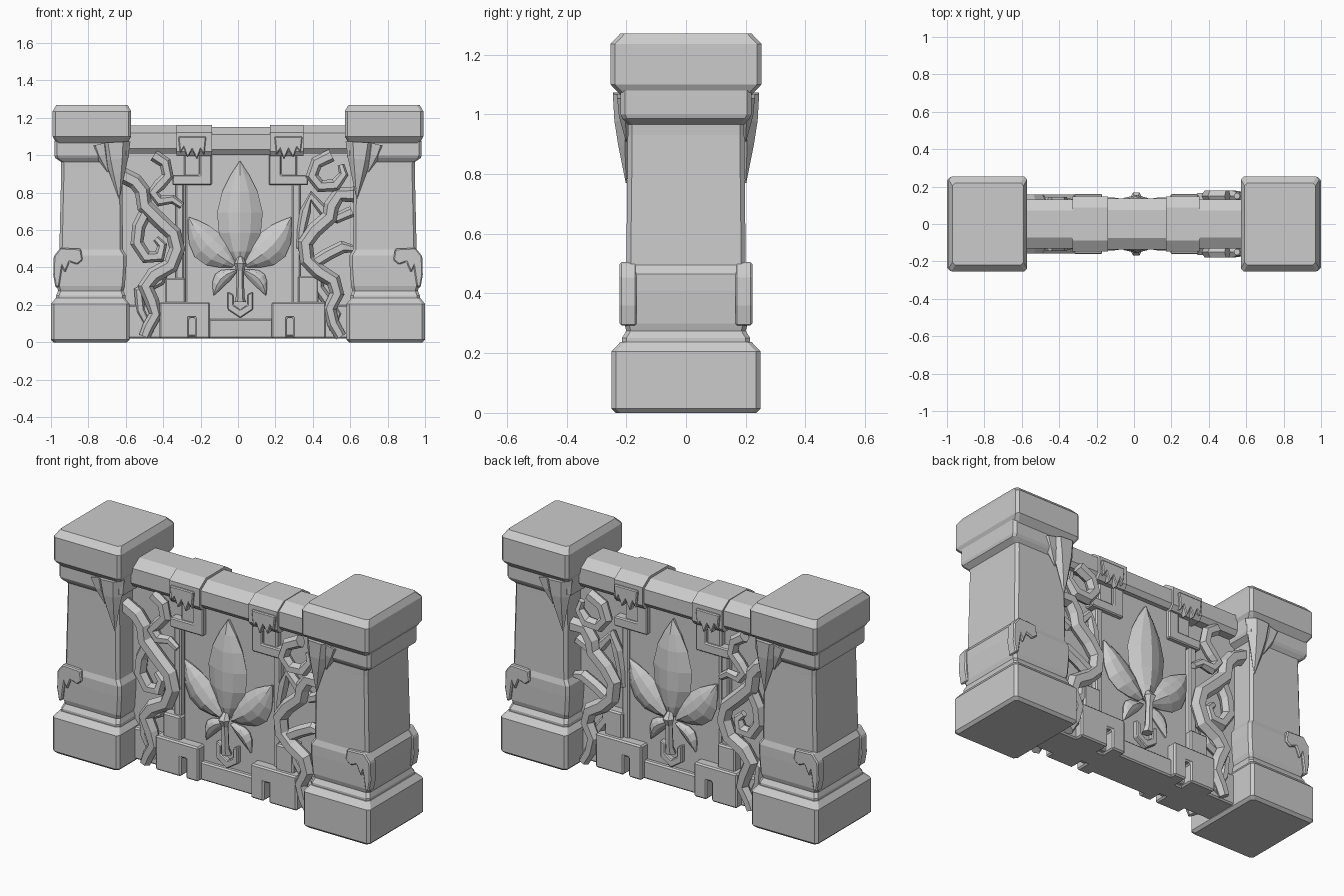
import bpy, bmesh
from math import sin, cos, pi
from mathutils import Vector

if "Cube" in bpy.data.objects:
    bpy.data.objects.remove(bpy.data.objects["Cube"])


def loft(name, rings, mirror="", bevel=0):
    """Skin a list of equal-length rings, cap the ends, mirror about the world axes."""
    bm = bmesh.new()
    vs = [[bm.verts.new(p) for p in r] for r in rings]
    n = len(rings[0])
    for a, b in zip(vs, vs[1:]):
        for i in range(n):
            j = (i + 1) % n
            bm.faces.new((a[i], a[j], b[j], b[i]))
    bm.faces.new(vs[0])
    bm.faces.new(vs[-1])
    bmesh.ops.recalc_face_normals(bm, faces=bm.faces)
    me = bpy.data.meshes.new(name)
    bm.to_mesh(me)
    bm.free()
    ob = bpy.data.objects.new(name, me)
    bpy.context.collection.objects.link(ob)
    if bevel:
        m = ob.modifiers.new("bevel", 'BEVEL')
        m.width = bevel
        m.segments = 1
    if mirror:
        m = ob.modifiers.new("mirror", 'MIRROR')
        m.use_axis = ["x" in mirror, "y" in mirror, False]
        m.use_mirror_merge = False
    return ob


def slab(name, outline, y0, y1, mirror="", bevel=0):
    return loft(name, [[(x, y, z) for x, z in outline] for y in (y0, y1)], mirror, bevel)


def box(name, x0, x1, z0, z1, y0, y1, mirror="", bevel=0.008):
    return slab(name, [(x0, z0), (x1, z0), (x1, z1), (x0, z1)], y0, y1, mirror, bevel)


def tube(name, path, flat=1.0, sides=6, mirror="y"):
    """Tube along (x, y, z, radius) points lying roughly in the wall plane."""
    pts = [Vector(p[:3]) for p in path]
    rings = []
    for i, p in enumerate(pts):
        d = pts[min(i + 1, len(pts) - 1)] - pts[max(i - 1, 0)]
        n = Vector((d.z, 0, -d.x)).normalized()
        r = path[i][3]
        rings.append([p + n * r * cos(2 * pi * k / sides)
                      + Vector((0, r * flat * sin(2 * pi * k / sides), 0)) for k in range(sides)])
    return loft(name, rings, mirror)


def leaf(name, base, tip, width, bow, edge_y, ridge_y):
    """Ridged leaf; bow bends the midrib sideways."""
    b, t = Vector((base[0], 0, base[1])), Vector((tip[0], 0, tip[1]))
    n = Vector(((t - b).z, 0, -(t - b).x)).normalized()
    rings = []
    for u, w, h in ((0, .18, .5), (.12, .55, .8), (.3, .92, 1), (.5, 1, 1),
                    (.7, .78, .85), (.86, .42, .5), (1, .01, .1)):
        c = b.lerp(t, u) + n * bow * sin(pi * u)
        front = Vector((0, -(edge_y + (ridge_y - edge_y) * h), 0))
        e = Vector((0, -edge_y, 0))
        s = n * width * w
        mid = e.lerp(front, .7)
        rings.append([c - s + e, c - s * .5 + mid, c + front, c + s * .5 + mid, c + s + e,
                      c + s * .8 + Vector((0, -.08, 0)), c - s * .8 + Vector((0, -.08, 0))])
    return loft(name, rings, "y")


def ring(cx, hx, hy, z, c=.015):
    q = [(hx, hy - c), (hx - c, hy), (c - hx, hy), (-hx, hy - c),
         (-hx, c - hy), (c - hx, -hy), (hx - c, -hy), (hx, c - hy)]
    return [(cx + x, y, z) for x, y in q]


# Pillars: base, banded shaft, cap
loft("pillar_base", [ring(.79, .195, .235, 0), ring(.79, .21, .25, .015),
                     ring(.79, .21, .25, .205), ring(.79, .185, .22, .237)], "x")
loft("pillar_shaft", [ring(.787, .185, .215, .22), ring(.787, .185, .215, .25),
                      ring(.787, .175, .2, .275), ring(.787, .182, .207, .30),
                      ring(.787, .19, .21, .41), ring(.787, .19, .21, .465),
                      ring(.785, .17, .2, .495), ring(.782, .163, .195, .93),
                      ring(.782, .165, .195, .965), ring(.782, .195, .212, .985),
                      ring(.782, .2, .22, 1.0), ring(.782, .2, .22, 1.08)], "x")
loft("pillar_cap", [ring(.781, .19, .22, 1.065), ring(.781, .21, .253, 1.10),
                    ring(.781, .21, .253, 1.235), ring(.781, .19, .22, 1.27)], "x")

# Wall core and raised centre panel
box("wall_core", -.63, .63, .02, 1.05, -.065, .065)
box("wall_panel", -.28, .31, .03, 1.03, -.09, .09)
box("panel_side_strip", .29, .335, .2, .86, -.1, .1, "x")

# Top rail, in stepped segments
def rail(name, x0, x1, w, top, bottom, mirror=""):
    prof = [(-w + .02, bottom), (-w, bottom + .025), (-w, top - .04), (-w + .06, top),
            (w - .06, top), (w, top - .04), (w, bottom + .025), (w - .02, bottom)]
    return loft(name, [[(x, y, z) for y, z in prof] for x in (x0, x1)], mirror)

rail("rail_centre", -.16, .18, .135, 1.15, 1.005)
rail("rail_left_block", -.33, -.14, .147, 1.163, .995)
rail("rail_right_block", .17, .35, .147, 1.163, .995)
rail("rail_end", .32, .62, .132, 1.16, 1.01, "x")

# Corner brackets under the rail
for cx, s in ((0, -1), (.025, 1)):
    slab("corner_bracket", [(cx + s * x, z) for x, z in
         ((.35, .84), (.14, .84), (.14, 1.01), (.205, 1.01), (.205, .895), (.35, .895))],
         -.115, .115, bevel=.006)
    box("bracket_inset", cx + s * .29, cx + s * .2, .88, 1.01, -.1, .1)

# Bottom course: slotted blocks, strips and small blocks
for x0, x1, slot in ((-.42, -.15, -.245), (.18, .47, .278)):
    slab("foot_block", [(x0, .02), (slot - .016, .02), (slot - .016, .13), (slot + .016, .13),
                        (slot + .016, .02), (x1, .02), (x1, .215), (x0, .215)],
         -.145, .145, bevel=.008)
box("foot_strip", -.2, .22, .02, .125, -.115, .115)
box("foot_end", .38, .6, .02, .2, -.1, .1, "x")
box("small_block_left", -.39, -.28, .2, .345, -.12, .12)
box("small_block_right", .32, .43, .2, .355, -.12, .12)

# Leaf emblem
leaf("side_leaf_left", (-.02, .41), (-.265, .67), .092, -.03, .1, .142)
leaf("side_leaf_right", (.04, .41), (.285, .67), .092, .03, .1, .142)
leaf("middle_leaf", (.01, .42), (.01, .97), .122, 0, .105, .155)
leaf("lower_leaf_left", (-.01, .385), (-.13, .25), .04, .03, .1, .125)
leaf("lower_leaf_right", (.03, .385), (.15, .25), .04, -.03, .1, .125)
tube("emblem_stem", [(.012, -.125, .46, .012), (.012, -.14, .42, .033),
                     (.012, -.135, .38, .02), (.012, -.13, .25, .022), (.012, -.12, .215, .03)])
slab("emblem_tip", [(-.055, .27), (-.055, .175), (.012, .13), (.08, .175), (.08, .27),
                    (.05, .255), (.05, .2), (.012, .175), (-.025, .2), (-.025, .255)],
     -.12, -.08, "y", .005)

# Vines: main stems, hooks and curls
def vine(name, pts, y, r, r_end=.018):
    n = len(pts) - 1
    tube(name, [(x, -y, z, r + (r_end - r) * max(0, i / n * 3 - 2))
                for i, (x, z) in enumerate(pts)])

vine("vine_left_main", [(-.63, .9), (-.55, .86), (-.51, .81), (-.5, .73), (-.42, .65), (-.345, .58),
                        (-.325, .5), (-.36, .41), (-.45, .36), (-.495, .3), (-.46, .22),
                        (-.44, .15), (-.48, .08), (-.5, .03)], .12, .043, .03)
vine("vine_left_hook", [(-.45, 1.0), (-.39, .96), (-.375, .89), (-.42, .84), (-.455, .8),
                        (-.42, .755), (-.35, .765), (-.3, .73)], .115, .033)
vine("vine_left_curl", [(-.49, .7), (-.53, .62), (-.54, .53), (-.49, .455), (-.42, .46),
                        (-.405, .52), (-.44, .555)], .105, .036)
vine("vine_left_root", [(-.38, .42), (-.42, .33), (-.53, .27), (-.52, .17), (-.46, .05)], .09, .03)
vine("vine_right_main", [(.62, .79), (.54, .79), (.5, .73), (.49, .67), (.41, .6), (.36, .53),
                         (.37, .44), (.43, .38), (.51, .33), (.53, .26), (.49, .18),
                         (.51, .1), (.55, .03)], .13, .042, .03)
vine("vine_right_hook", [(.5, 1.0), (.42, .96), (.395, .89), (.44, .835), (.52, .84),
                         (.565, .9), (.55, .95)], .15, .035)
vine("vine_right_curl", [(.61, .7), (.53, .665), (.46, .7), (.39, .78), (.36, .7),
                         (.34, .6), (.33, .5)], .1, .03)
vine("vine_right_loop", [(.4, .42), (.48, .47), (.56, .51), (.62, .5)], .12, .034)
vine("vine_right_root", [(.43, .38), (.43, .29), (.48, .22), (.53, .15), (.5, .06)], .09, .03)

# Moss drips hanging from the caps
for s in (-1, 1):
    tube("cap_drip", [(s * .655, -.2, 1.07, .08), (s * .65, -.205, .98, .062),
                      (s * .645, -.205, .9, .04), (s * .635, -.2, .77, .003)], .65)
    tube("cap_drip_side", [(s * .74, -.2, 1.06, .05), (s * .725, -.203, 1.0, .036),
                           (s * .695, -.2, .91, .003)], .7)

# Ragged drips on the rail blocks
for cx, s in ((-.25, -1), (.275, 1)):
    slab("rail_drip", [(cx + s * x, z) for x, z in
         ((-.08, 1.1), (-.07, 1.0), (-.05, 1.03), (-.03, .975), (-.005, 1.03), (.02, .985),
          (.04, 1.04), (.06, 1.01), (.07, 1.1))], -.16, -.12, "y", .005)

# Drips wrapping the outer corners of the pillar bands
slab("band_drip", [(.84, .5), (.83, .44), (.86, .415), (.9, .43), (.925, .37), (.94, .4),
                   (.955, .3), (.975, .29), (.988, .36), (.985, .46), (.95, .505)],
     -.222, -.165, "xy", .008)
